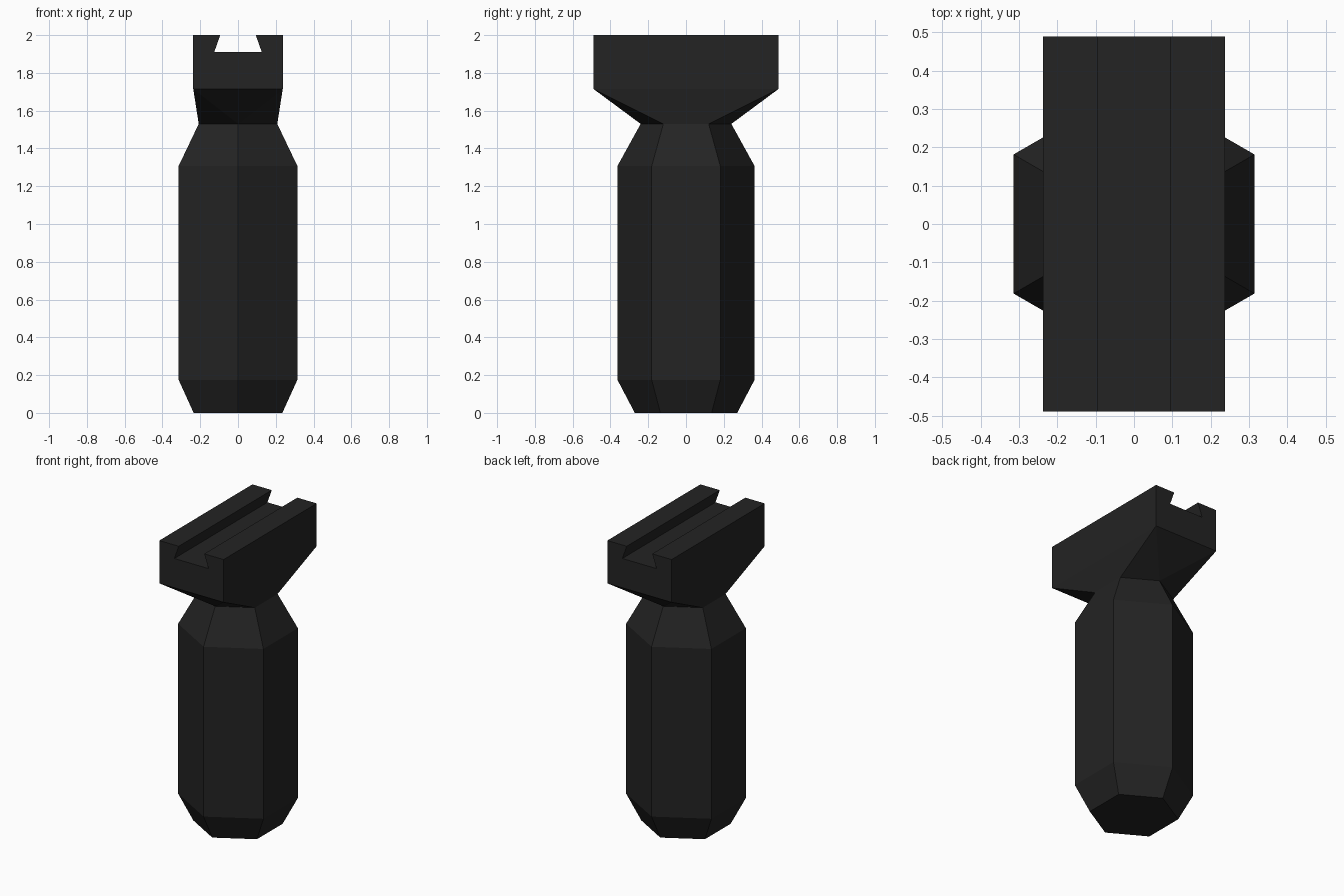
import bpy, bmesh, math

if "Cube" in bpy.data.objects:
    bpy.data.objects.remove(bpy.data.objects["Cube"])

dark = bpy.data.materials.new("matte black")
dark.diffuse_color = (0.017, 0.017, 0.017, 1)
dark.use_nodes = True
dark.node_tree.nodes["Principled BSDF"].inputs["Base Color"].default_value = dark.diffuse_color


def finish(name, bm):
    bmesh.ops.recalc_face_normals(bm, faces=bm.faces)
    mesh = bpy.data.meshes.new(name)
    bm.to_mesh(mesh)
    bm.free()
    mesh.materials.append(dark)
    obj = bpy.data.objects.new(name, mesh)
    bpy.context.collection.objects.link(obj)


RAIL_X, RAIL_Y, RAIL_Z = 0.237, 0.49, 1.715

# Hexagonal grip: lofted rings of (radius, height), points toward front and back
bm = bmesh.new()
rings = []
for r, z in [(0.271, 0), (0.363, 0.175), (0.363, 1.307), (0.24, 1.53)]:
    rings.append([bm.verts.new((r * math.sin(math.radians(60 * i)),
                                -r * math.cos(math.radians(60 * i)), z))
                  for i in range(6)])
bm.faces.new(rings[0])
for a, b in zip(rings, rings[1:]):
    for i in range(6):
        j = (i + 1) % 6
        bm.faces.new((a[i], a[j], b[j], b[i]))

# Flared neck from the hexagon to the rectangular rail underside
front, fr, br, back, bl, fl = rings[-1]
FR, BR, BL, FL = [bm.verts.new((sx * RAIL_X, sy * RAIL_Y, RAIL_Z))
                  for sx, sy in [(1, -1), (1, 1), (-1, 1), (-1, -1)]]
for f in [(front, FR, FL), (back, BL, BR), (fr, br, BR, FR), (bl, fl, FL, BL),
          (front, fr, FR), (br, back, BR), (back, bl, BL), (fl, front, FL)]:
    bm.faces.new(f)
finish("grip", bm)

# Mounting rail: half profile mirrored, extruded along y, with a dovetail slot
half = [(RAIL_X, RAIL_Z), (RAIL_X, 2.0), (0.094, 2.0), (0.126, 1.91)]
profile = half + [(-x, z) for x, z in reversed(half)]
bm = bmesh.new()
ends = [[bm.verts.new((x, y, z)) for x, z in profile] for y in (-RAIL_Y, RAIL_Y)]
for end in ends:
    bm.faces.new(end)
for i in range(len(profile) - 1):  # underside stays open where the neck joins
    bm.faces.new((ends[0][i], ends[0][i + 1], ends[1][i + 1], ends[1][i]))
finish("mounting_rail", bm)
